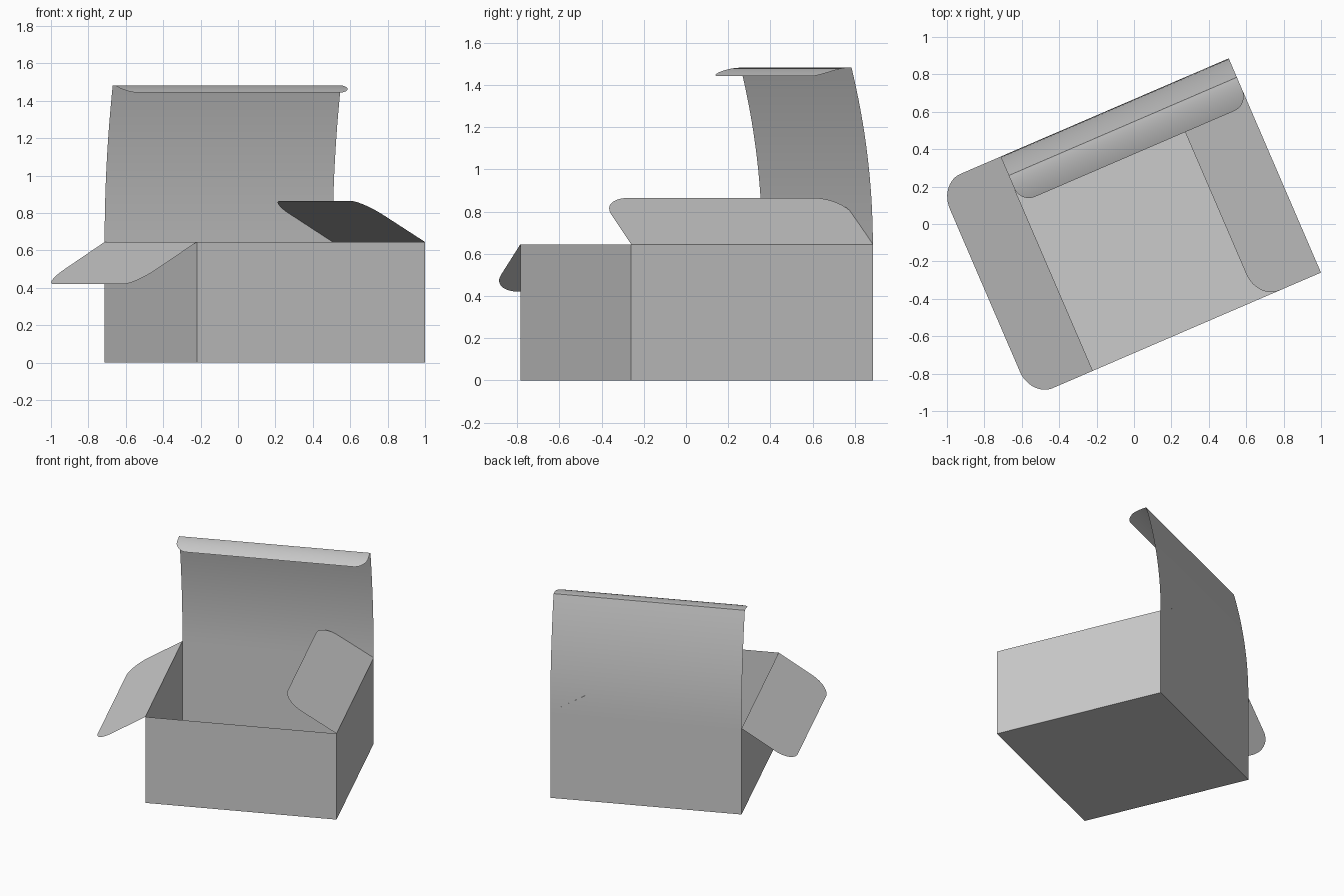
import bpy
from math import sin, cos, pi, radians, sqrt
from mathutils import Matrix

if "Cube" in bpy.data.objects:
    bpy.data.objects.remove(bpy.data.objects["Cube"])

W, D, H = 1.328, 1.247, 0.645          # box width, depth, height
PLACE = Matrix.Translation((-0.22, -0.785, 0)) @ Matrix.Rotation(radians(23.3), 4, 'Z')


def make(name, verts, faces, smooth=False):
    me = bpy.data.meshes.new(name)
    me.from_pydata([PLACE @ Matrix.Translation(v).to_translation() for v in verts], [], faces)
    me.update()
    ob = bpy.data.objects.new(name, me)
    bpy.context.collection.objects.link(ob)
    if smooth:
        bpy.ops.object.select_all(action='DESELECT')
        ob.select_set(True)
        bpy.context.view_layer.objects.active = ob
        bpy.ops.object.shade_smooth_by_angle(angle=radians(30))
    return ob


def sheet(name, rows, smooth=True):
    # Sheet lofted across the width; each row is (y, z, side inset)
    verts, faces = [], []
    for y, z, inset in rows:
        verts += [(W - inset, y, z), (inset, y, z)]
    for i in range(len(rows) - 1):
        a = 2 * i
        faces.append((a, a + 1, a + 3, a + 2))
    return make(name, verts, faces, smooth)


# Open box body: floor and four walls
base = [(0, 0), (W, 0), (W, D), (0, D)]
body = [(x, y, z) for z in (0, H) for x, y in base]
make("box_body", body, [(3, 2, 1, 0)] +
     [(i, (i + 1) % 4, (i + 1) % 4 + 4, i + 4) for i in range(4)])


# Side flaps with rounded outer corners
def flap(name, hinge_x, dx, dz, r=0.15, n=12):
    length = sqrt(dx * dx + dz * dz)
    outline = [(0, 0)]
    for cy, start in ((r, -pi / 2), (D - r, 0)):
        for i in range(n + 1):
            a = start + i / n * pi / 2
            outline.append((length - r + r * cos(a), cy + r * sin(a)))
    outline.append((0, D))
    verts = [(hinge_x + d / length * dx, y, H + d / length * dz) for d, y in outline]
    make(name, verts, [tuple(range(len(verts)))[::-1]])


flap("left_flap", 0, -0.36, -0.225)
flap("right_flap", W, -0.37, 0.22)

# Lid panel bending forward as it rises from the back wall
TOP, BEND = 1.482, 0.11
N = 16
sheet("lid", [(D - BEND * (i / N) ** 2, H + (TOP - H) * i / N, 0) for i in range(N + 1)])

# Tuck lip curving down at the front of the lid, with rounded corners
LIP, DROP, R = 0.16, 0.039, 0.085
rows = []
for i in range(25):
    d = LIP * sin(i / 24 * pi / 2)
    over = max(0, d - (LIP - R))
    rows.append((D - BEND - d, TOP - DROP * (d / LIP) ** 1.8,
                 R - sqrt(max(0, R * R - over * over))))
sheet("lid_lip", rows)
